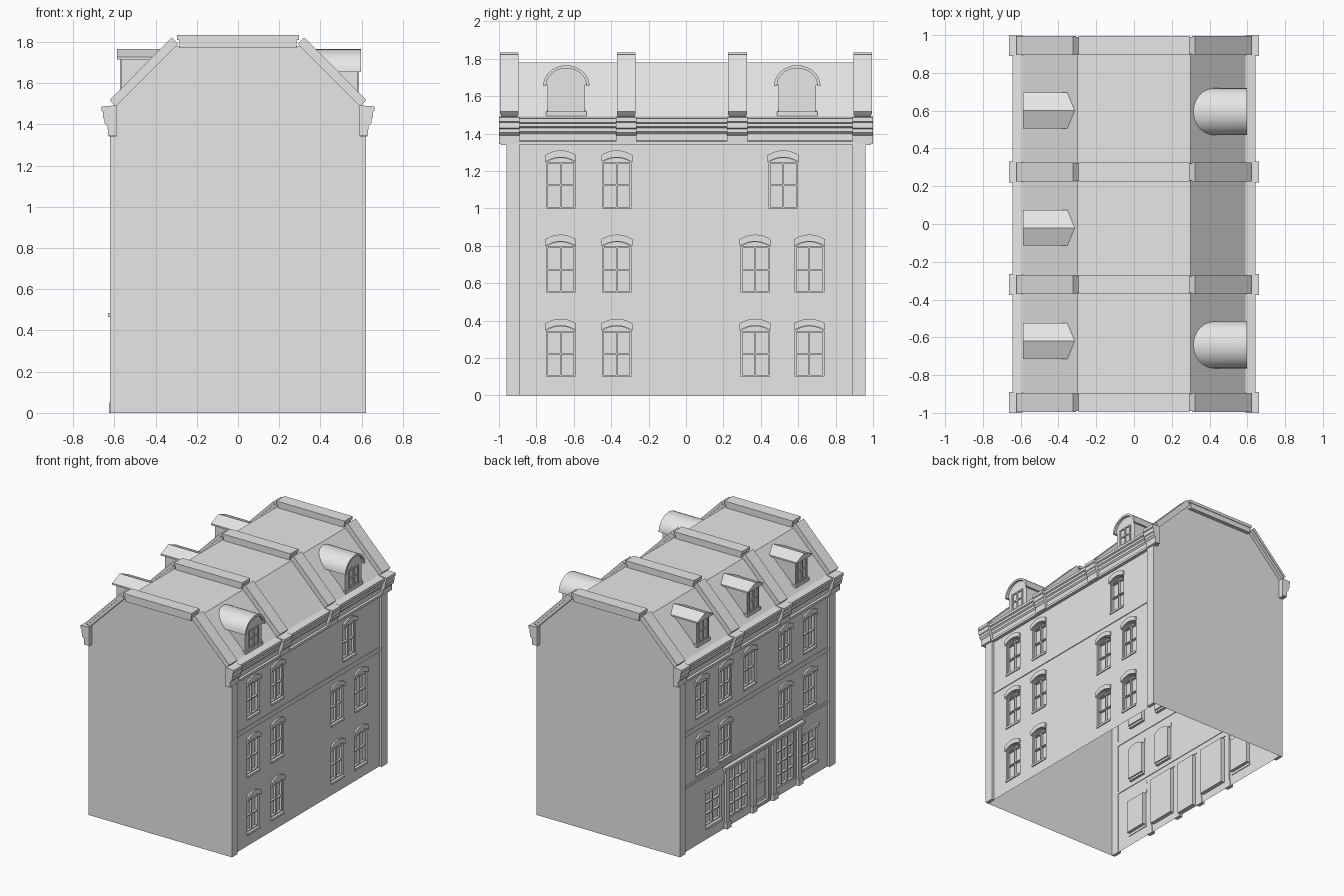
import bpy, bmesh, math

if "Cube" in bpy.data.objects:
    bpy.data.objects.remove(bpy.data.objects["Cube"])

stone = bpy.data.materials.new("light_grey_stone")
GREY = (0.8, 0.8, 0.8, 1)
stone.use_nodes = True
stone.diffuse_color = GREY
stone.node_tree.nodes["Principled BSDF"].inputs["Base Color"].default_value = GREY

WALL, END, EAVE, RIDGE = 0.60, 0.96, 1.48, 1.78
RIBS = (-0.945, -0.32, 0.275, 0.945)
parts = {}


def part(name):
    return parts.setdefault(name, bmesh.new())


def facade(side):
    """Frame where u runs along the wall, v is up and d is distance from the centre."""
    return lambda u, v, d: (side * d, u, v)


def across(side):
    """Frame for a cross-section in x and z, extruded along y."""
    return lambda u, v, d: (side * u, d, v)


def prism(name, pts, frame, d0, d1):
    """Closed prism; either end may be a function of height."""
    bm = part(name)
    rings = []
    for d in (d0, d1):
        rings.append([bm.verts.new(frame(u, v, d(v) if callable(d) else d)) for u, v in pts])
    a, b = rings
    bm.faces.new(a)
    bm.faces.new(b[::-1])
    for i in range(len(a)):
        j = (i + 1) % len(a)
        bm.faces.new((a[i], b[i], b[j], a[j]))


def rect(u0, u1, v0, v1):
    return [(u0, v0), (u1, v0), (u1, v1), (u0, v1)]


def arc(centre, half, spring, rise, n=8):
    """Points of a shallow arch, from right to left."""
    return [(centre + half * (1 - 2 * i / n), spring + rise * (1 - (1 - 2 * i / n) ** 2))
            for i in range(n + 1)]


def half_round(centre, half, base, height, n=16):
    return [(centre + half * math.cos(math.pi * i / n), base + height * math.sin(math.pi * i / n))
            for i in range(n + 1)]


def bars(name, frame, u0, u1, v0, v1, cols, rows, d0, d1, t=0.008):
    """Outer frame with evenly spaced glazing bars."""
    for i in range(cols + 1):
        u = u0 + t / 2 + (u1 - u0 - t) * i / cols
        prism(name, rect(u - t / 2, u + t / 2, v0, v1), frame, d0, d1)
    for i in range(rows + 1):
        v = v0 + t / 2 + (v1 - v0 - t) * i / rows
        prism(name, rect(u0, u1, v - t / 2, v + t / 2), frame, d0, d1)


def arched_window(side, centre, base):
    """Sash window with hood and sill; returns its opening outline."""
    f, half, top = facade(side), 0.077, base + 0.245
    bars("window_sashes", f, centre - half, centre + half, base, top, 2, 2, WALL - 0.03, WALL - 0.012)
    lower = arc(centre, half + 0.006, top + 0.003, 0.025)
    upper = arc(centre, half + 0.006, top + 0.04, 0.025)
    prism("window_hoods", lower + upper[::-1], f, WALL - 0.005, WALL + 0.013)
    prism("window_sills", rect(centre - half, centre + half, base - 0.016, base), f,
          WALL - 0.02, WALL + 0.008)
    return [(centre - half, base), (centre + half, base)] + arc(centre, half, top, 0.025)


def wall(name, side, holes):
    """Thin wall with recessed openings closed by panes."""
    bm, f, depth = part(name), facade(side), WALL - 0.03
    edges = []
    for pts in [rect(-END, END, 0, EAVE)] + holes:
        loop = [bm.verts.new(f(u, v, WALL)) for u, v in pts]
        edges += [bm.edges.new((loop[i - 1], loop[i])) for i in range(len(loop))]
        if len(edges) > 4:
            back = [bm.verts.new(f(u, v, depth)) for u, v in pts]
            bm.faces.new(back)
            for i in range(len(loop)):
                bm.faces.new((loop[i - 1], loop[i], back[i], back[i - 1]))
    bmesh.ops.triangle_fill(bm, use_beauty=True, edges=edges, normal=(side, 0, 0))


# Gable ends and mansard roof, open underneath
body = part("gables_and_roof")
section = [(-WALL, 0), (WALL, 0), (WALL, EAVE), (0.3, RIDGE), (-0.3, RIDGE), (-WALL, EAVE)]
front, back = [[body.verts.new((x, y, z)) for x, z in section] for y in (-END, END)]
body.faces.new(front)
body.faces.new(back[::-1])
for i in (2, 3, 4):
    body.faces.new((front[i], back[i], back[i + 1], front[i + 1]))

# Street wall and shop wall
OUTER = (-0.67, -0.37, 0.37, 0.66)
holes = [arched_window(1, y, z) for z in (0.10, 0.55) for y in OUTER]
holes += [arched_window(1, y, 1.0) for y in (-0.67, -0.37, 0.52)]
wall("left_wall", 1, holes)

holes = [arched_window(-1, y, 0.55) for y in OUTER]
holes += [arched_window(-1, y, 1.0) for y in OUTER + (0.07,)]
f = facade(-1)
for y0, y1, z0, z1, cols, rows in ((-0.76, -0.58, 0.10, 0.36, 2, 3), (0.42, 0.61, 0.10, 0.36, 2, 3),
                                   (-0.49, -0.26, 0.06, 0.43, 3, 4), (0.08, 0.32, 0.06, 0.43, 3, 4),
                                   (-0.18, -0.01, 0.01, 0.43, 1, 1)):
    holes.append(rect(y0, y1, z0, z1))
    bars("shop_glazing", f, y0, y1, z0, z1, cols, rows, WALL - 0.03, WALL - 0.01)
wall("right_wall", -1, holes)

# Door leaf panels, end window trim
for z0, z1 in ((0.05, 0.17), (0.20, 0.34)):
    prism("door_panels", rect(-0.15, -0.04, z0, z1), f, WALL - 0.03, WALL - 0.02)
for y in (-0.67, 0.515):
    prism("shop_window_trim", rect(y - 0.105, y + 0.105, 0.365, 0.39), f, WALL - 0.005, WALL + 0.015)
    prism("shop_window_trim", rect(y - 0.1, y + 0.1, 0.08, 0.1), f, WALL - 0.005, WALL + 0.012)

# Shopfront posts and lintel
for y in (-0.53, -0.22, 0.035, 0.36):
    prism("shop_posts", rect(y - 0.022, y + 0.022, 0, 0.45), f, WALL - 0.005, WALL + 0.018)
    prism("shop_posts", rect(y - 0.028, y + 0.028, 0, 0.05), f, WALL - 0.005, WALL + 0.025)
prism("shop_lintel", rect(-0.565, 0.395, 0.445, 0.465), f, WALL - 0.005, WALL + 0.02)
prism("shop_lintel", rect(-0.575, 0.405, 0.465, 0.485), f, WALL - 0.005, WALL + 0.03)
prism("string_courses", rect(-0.89, 0.89, 0.495, 0.515), f, WALL - 0.005, WALL + 0.007)

# Corner pilasters, string course, cornice, brackets and sloping ribs on both sides
cornice = [(0.59, 1.34), (0.625, 1.34), (0.625, 1.358), (0.612, 1.364), (0.612, 1.40), (0.622, 1.41),
           (0.622, 1.43), (0.632, 1.437), (0.632, 1.455), (0.642, 1.46), (0.642, 1.48), (0.59, 1.49)]
bracket = [(0.59, 1.345), (0.63, 1.345), (0.633, 1.39), (0.648, 1.405), (0.648, 1.425), (0.654, 1.43),
           (0.654, 1.46), (0.662, 1.465), (0.662, 1.487), (0.59, 1.492)]
rib_base = [(0.29, 1.79), (0.306, 1.806), (0.609, 1.503), (0.593, 1.487)]
rib_cap = [(0.306, 1.806), (0.322, 1.822), (0.622, 1.518), (0.609, 1.503)]
for side in (1, -1):
    f, g = facade(side), across(side)
    for y0, y1 in ((-END, -0.89), (0.89, END)):
        prism("corner_pilasters", rect(y0, y1, 0, 1.35), f, WALL - 0.005, WALL + 0.02)
    prism("string_courses", rect(-0.89, 0.89, 0.90, 0.935), f, WALL - 0.005, WALL + 0.006)
    prism("cornice", cornice, g, -0.99, 0.99)
    for y in RIBS:
        prism("cornice_brackets", bracket, g, y - 0.055, y + 0.055)
        prism("roof_ribs", rib_base, g, y - 0.045, y + 0.045)
        prism("roof_ribs", rib_cap, g, y - 0.05, y + 0.05)
for y in RIBS:
    prism("ridge_ribs", rect(-0.285, 0.285, 1.77, 1.81), across(1), y - 0.045, y + 0.045)
    prism("ridge_ribs", rect(-0.295, 0.295, 1.81, 1.833), across(1), y - 0.05, y + 0.05)


def roof_x(z):
    return 0.3 + RIDGE - z


def dormer(name, side, y, half, face, base, top):
    """Dormer cheeks and front with a glazed window."""
    cheek = [(face, base), (face, top), (roof_x(top), top), (roof_x(base), base)]
    prism(name, cheek, across(side), y - half, y + half)
    f = facade(side)
    bars(name + "_frames", f, y - 0.06, y + 0.06, base + 0.02, top - 0.005, 2, 2, face - 0.005, face + 0.008, 0.01)
    prism(name + "_sills", rect(y - half - 0.008, y + half + 0.008, base - 0.01, base + 0.012), f,
          roof_x(base) - 0.03, face + 0.01)


# Round-topped dormers
for y in (-0.64, 0.595):
    dormer("round_dormer", 1, y, 0.10, 0.58, 1.505, 1.67)
    f = facade(1)
    prism("round_dormer_heads", half_round(y, 0.108, 1.66, 0.092), f, roof_x, 0.58)
    shell = half_round(y, 0.124, 1.655, 0.11) + half_round(y, 0.108, 1.655, 0.094)[::-1]
    prism("round_dormer_roofs", shell, f, roof_x, 0.598)

# Pitched dormers
for y in (-0.62, -0.02, 0.60):
    dormer("pitched_dormer", -1, y, 0.075, 0.565, 1.53, 1.725)
    roof = [(y - 0.095, 1.715), (y + 0.095, 1.715), (y + 0.095, 1.727), (y, 1.766), (y - 0.095, 1.727)]
    prism("pitched_dormer_roofs", roof, facade(-1), roof_x, 0.588)

# Turn every part into an object
for name, bm in parts.items():
    bmesh.ops.recalc_face_normals(bm, faces=bm.faces)
    side = {"left_wall": 1, "right_wall": -1}.get(name)
    if side and sum(p.normal.x * p.calc_area() for p in bm.faces) * side < 0:
        bmesh.ops.reverse_faces(bm, faces=bm.faces)
    mesh = bpy.data.meshes.new(name)
    bm.to_mesh(mesh)
    bm.free()
    mesh.materials.append(stone)
    obj = bpy.data.objects.new(name, mesh)
    bpy.context.collection.objects.link(obj)
    if name == "round_dormer_roofs":
        bpy.ops.object.select_all(action="DESELECT")
        obj.select_set(True)
        bpy.context.view_layer.objects.active = obj
        bpy.ops.object.shade_smooth_by_angle(angle=math.radians(35))
